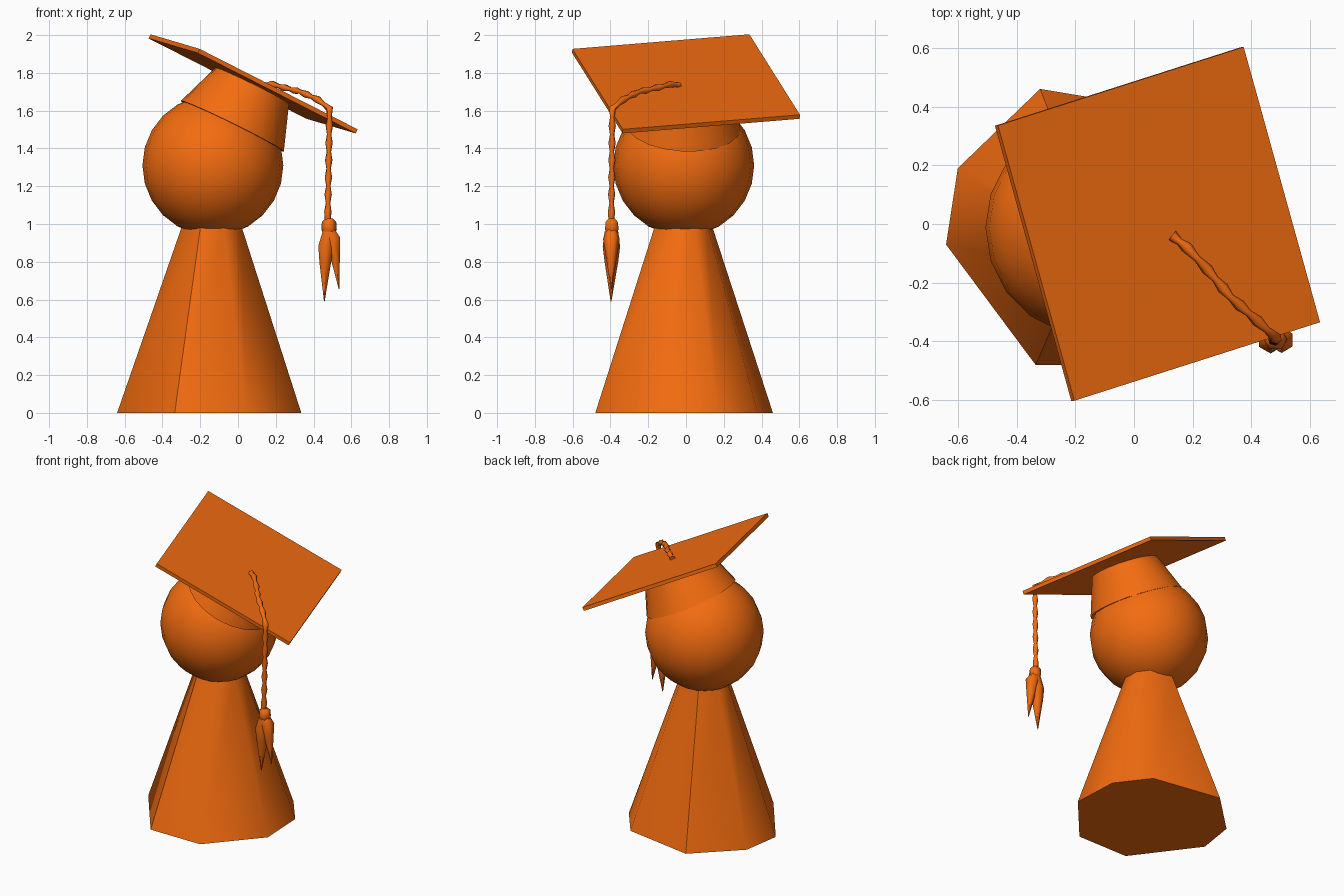
import bpy, bmesh, math
from mathutils import Vector, Matrix

if "Cube" in bpy.data.objects:
    bpy.data.objects.remove(bpy.data.objects["Cube"])

orange = bpy.data.materials.new("orange")
orange.diffuse_color = (0.9, 0.15, 0.005, 1)
orange.use_nodes = True
orange.node_tree.nodes["Principled BSDF"].inputs["Base Color"].default_value = orange.diffuse_color


def finish(ob, name, angle=None):
    ob.name = name
    ob.data.materials.clear()
    ob.data.materials.append(orange)
    bpy.ops.object.select_all(action='DESELECT')
    ob.select_set(True)
    bpy.context.view_layer.objects.active = ob
    if angle:
        bpy.ops.object.shade_smooth_by_angle(angle=math.radians(angle))
    return ob


def tube(name, points, radii, width=1.0):
    """Six-sided tube through points, with its own radius at each point."""
    cu = bpy.data.curves.new(name, 'CURVE')
    cu.dimensions = '3D'
    cu.bevel_depth = width
    cu.bevel_resolution = 1
    cu.use_fill_caps = True
    sp = cu.splines.new('POLY')
    sp.points.add(len(points) - 1)
    for p, co, r in zip(sp.points, points, radii):
        p.co = (*co, 1)
        p.radius = r
    ob = bpy.data.objects.new(name, cu)
    bpy.context.collection.objects.link(ob)
    bpy.ops.object.select_all(action='DESELECT')
    ob.select_set(True)
    bpy.context.view_layer.objects.active = ob
    bpy.ops.object.convert(target='MESH')
    finish(bpy.context.object, name, 60)


# Body: tapered irregular octagon
base = [(-.64, -.07), (-.335, -.48), (.045, -.48), (.335, -.15),
        (.32, .17), (.16, .38), (-.32, .46), (-.60, .19)]
mid = Vector((-.133, -.015))
bm = bmesh.new()
lower = [bm.verts.new((x, y, 0)) for x, y in base]
upper = [bm.verts.new((*(mid + (Vector(p) - mid) * .315), 1.0)) for p in base]
bm.faces.new(lower[::-1])
bm.faces.new(upper)
for i in range(8):
    j = (i + 1) % 8
    bm.faces.new((lower[i], lower[j], upper[j], upper[i]))
me = bpy.data.meshes.new("body")
bm.to_mesh(me)
bm.free()
body = bpy.data.objects.new("body", me)
bpy.context.collection.objects.link(body)
finish(body, "body", 50)

# Head
bpy.ops.mesh.primitive_uv_sphere_add(segments=20, ring_count=12, radius=.373,
                                     location=(-.133, -.012, 1.31))
finish(bpy.context.object, "head", 60)

# Shared tilt of the hat
u = Vector((.845, .27, -.43)).normalized()
n = u.cross(Vector((-.265, .93, .08))).normalized()
v = n.cross(u)
tilt = Matrix((u, v, n)).transposed().to_4x4()
centre = Vector((.08, 0, 1.742))

# Flat square board
bpy.ops.mesh.primitive_cube_add(size=1)
board = bpy.context.object
board.data.transform(Matrix.Translation(centre) @ tilt @ Matrix.Diagonal((.976, .976, .024, 1)))
finish(board, "hat_board")

# Skull cap between head and board
bpy.ops.mesh.primitive_cone_add(vertices=20, radius1=.304, radius2=.213, depth=.25)
cap = bpy.context.object
cap.data.transform(Matrix.Translation(centre - n * .125) @ tilt)
finish(cap, "hat_cap", 40)

# Twisted cord: over the board, then hanging straight down
path = [Vector(p) for p in ((.13, -.04, 1.735), (.18, -.08, 1.74), (.25, -.155, 1.72),
                            (.33, -.25, 1.70), (.42, -.33, 1.66), (.485, -.39, 1.61),
                            (.475, -.395, 1.02))]
points, radii = [], []
for a, b in zip(path, path[1:]):
    steps = max(2, round((b - a).length / .045))
    for k in range(steps):
        points.append(a.lerp(b, k / steps))
        radii.append(.020 if len(points) % 2 else .012)
points.append(path[-1])
radii.append(.016)
tube("tassel_cord", points, radii)

# Tassel knot and its two pointed strands
tube("tassel_knot", [(.482, -.393, z) for z in (1.03, 1.01, .97, .945)],
     [.018, .038, .041, .028])
tube("tassel_strand_long", [(.48, -.395, .96), (.465, -.395, .88), (.462, -.395, .80),
                            (.457, -.397, .59)], [.036, .046, .036, .002])
tube("tassel_strand_short", [(.485, -.395, .96), (.503, -.395, .92), (.515, -.395, .82),
                             (.535, -.395, .655)], [.034, .044, .028, .002])
